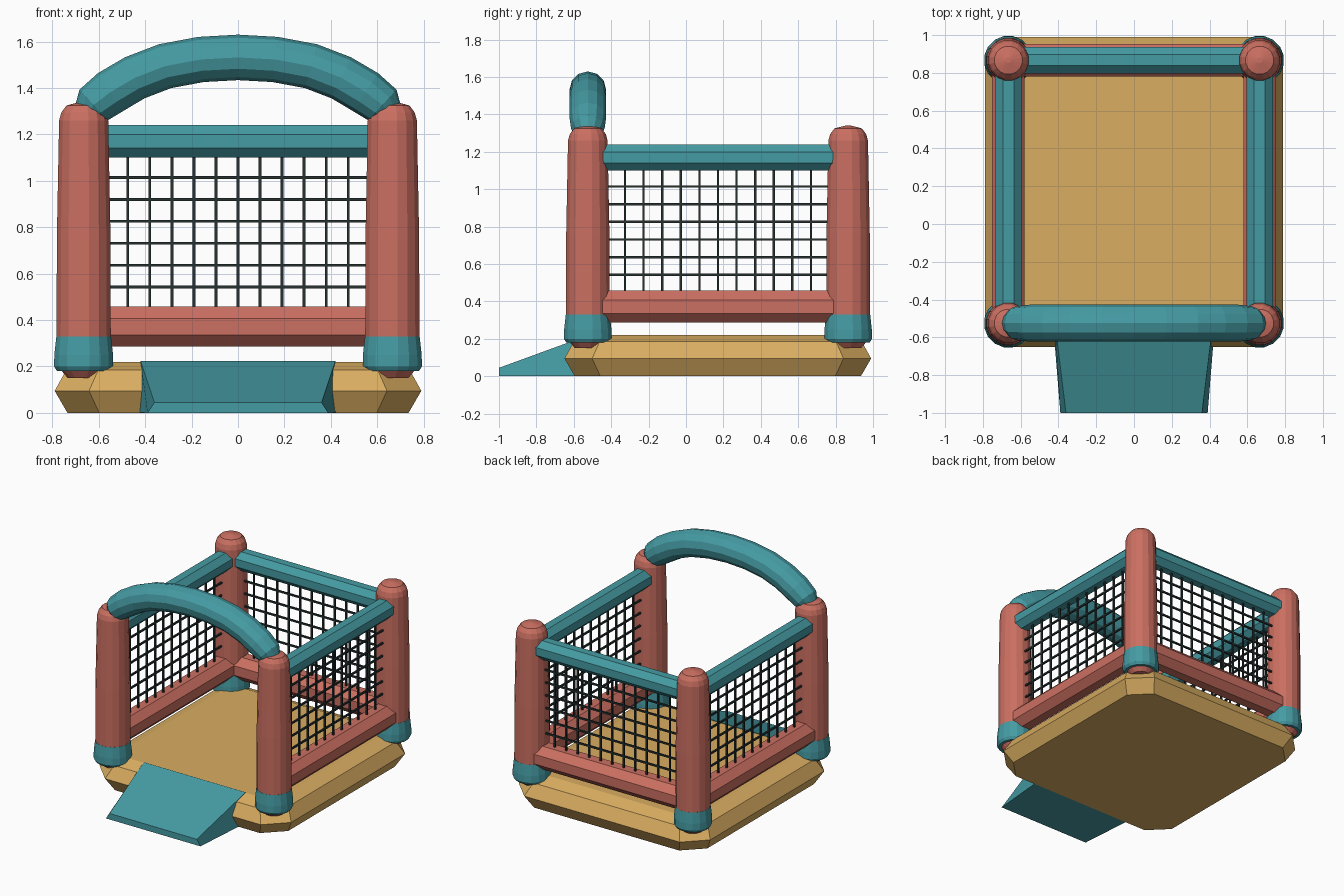
import bpy, bmesh, math
from mathutils import Vector

if "Cube" in bpy.data.objects:
    bpy.data.objects.remove(bpy.data.objects["Cube"])


def material(name, rgb):
    m = bpy.data.materials.new(name)
    m.diffuse_color = (*rgb, 1)
    m.use_nodes = True
    m.node_tree.nodes["Principled BSDF"].inputs["Base Color"].default_value = m.diffuse_color
    return m


TEAL = material("teal", (0.06, 0.33, 0.37))
CORAL = material("coral", (0.60, 0.16, 0.12))
TAN = material("tan", (0.70, 0.42, 0.12))
BLACK = material("netting", (0.02, 0.03, 0.03))

PX, YF, YB = 0.665, -0.525, 0.867      # post positions
YC = (YF + YB) / 2


def loft(name, rings, mat):
    """Skin a list of equal-length point rings and cap both ends."""
    bm = bmesh.new()
    loops = [[bm.verts.new(p) for p in ring] for ring in rings]
    n = len(loops[0])
    for a, b in zip(loops, loops[1:]):
        for i in range(n):
            j = (i + 1) % n
            bm.faces.new((a[i], a[j], b[j], b[i]))
    bm.faces.new(loops[0][::-1])
    bm.faces.new(loops[-1])
    bmesh.ops.recalc_face_normals(bm, faces=bm.faces)
    me = bpy.data.meshes.new(name)
    bm.to_mesh(me)
    bm.free()
    me.materials.append(mat)
    ob = bpy.data.objects.new(name, me)
    bpy.context.collection.objects.link(ob)
    return ob


def ring(center, u, v, r, n, phase=0.5):
    c, u, v = Vector(center), Vector(u), Vector(v)
    return [c + r * (math.cos(t) * u + math.sin(t) * v)
            for t in ((i + phase) * math.tau / n for i in range(n))]


def lathe(name, x, y, profile, mat, n=16):
    return loft(name, [ring((x, y, z), (1, 0, 0), (0, 1, 0), r, n)
                       for r, z in profile], mat)


def bar(name, a, b, r, mat, n=8):
    """Straight horizontal or vertical tube between two points."""
    d = (Vector(b) - Vector(a)).normalized()
    u = Vector((0, 0, 1)) if abs(d.z) < 0.5 else Vector((1, 0, 0))
    v = d.cross(u)
    return loft(name, [ring(p, u, v, r, n) for p in (a, b)], mat)


def net(name, a, b):
    """Grid of thin square bars between two post centres."""
    a, b = Vector((*a, 0)), Vector((*b, 0))
    parts = []
    for k in range(1, 14):
        p = a.lerp(b, k / 14)
        parts.append(bar(name, (p.x, p.y, 0.38), (p.x, p.y, 1.16), 0.0085, BLACK, 4))
    for k in range(6):
        h = Vector((0, 0, 0.542 + 0.0945 * k))
        parts.append(bar(name, a + h, b + h, 0.0085, BLACK, 4))
    # join the bars into a single object
    bm = bmesh.new()
    for ob in parts:
        bm.from_mesh(ob.data)
    for ob in parts[1:]:
        bpy.data.objects.remove(ob)
    bm.to_mesh(parts[0].data)
    bm.free()
    parts[0].name = name


# inflated base with cut corners
def base_ring(inset, z):
    x, y0, y1 = 0.79 - inset, -0.65 + inset, 0.99 - inset
    c = 0.148 - 0.2 * inset
    return [(-x + c, y0, z), (x - c, y0, z), (x, y0 + c, z), (x, y1 - c, z),
            (x - c, y1, z), (-x + c, y1, z), (-x, y1 - c, z), (-x, y0 + c, z)]


loft("base_mat", [base_ring(i, z) for i, z in
                  ((0.055, 0), (0, 0.095), (0.05, 0.185), (0.14, 0.22))], TAN)

# entry ramp, tapering to the front
loft("entry_ramp", [
    [(-0.43, -0.51, 0.002), (0.43, -0.51, 0.002), (0.42, -0.51, 0.224), (-0.42, -0.51, 0.224)],
    [(-0.39, -1, 0), (0.39, -1, 0), (0.36, -1, 0.045), (-0.36, -1, 0.045)]], TEAL)

# corner posts with cuffs
for sx, side in ((-1, "left"), (1, "right")):
    for y, end in ((YF, "front"), (YB, "back")):
        lathe(f"{end}_{side}_post", sx * PX, y,
              [(0.07, 0.15), (0.105, 0.19), (0.119, 0.33), (0.118, 0.75),
               (0.108, 1.26), (0.098, 1.295), (0.075, 1.325), (0.015, 1.34)], CORAL)
        lathe(f"{end}_{side}_cuff", sx * PX, y,
              [(0.117, 0.18), (0.13, 0.2), (0.129, 0.25), (0.12, 0.33)], TEAL)

# rails and netting on the back and both sides
walls = {"back": ((-PX, YB), (PX, YB)),
         "left": ((-PX, YF), (-PX, YB)),
         "right": ((PX, YF), (PX, YB))}
for side, (a, b) in walls.items():
    bar(f"{side}_top_rail", (*a, 1.17), (*b, 1.17), 0.076, TEAL)
    bar(f"{side}_lower_rail", (*a, 0.372), (*b, 0.372), 0.093, CORAL)
    net(f"{side}_net", a, b)

# front arch, pinched where it meets the posts
half = [(0.655, 1.285, 0.06), (0.622, 1.327, 0.09), (0.55, 1.382, 0.098),
        (0.445, 1.444, 0.098), (0.315, 1.494, 0.098), (0.16, 1.523, 0.098)]
path = [(-x, z, r) for x, z, r in half] + [(0, 1.532, 0.098)] + half[::-1]
rings = []
for i, (x, z, r) in enumerate(path):
    p, q = path[max(i - 1, 0)], path[min(i + 1, len(path) - 1)]
    t = Vector((q[0] - p[0], 0, q[1] - p[1])).normalized()
    rings.append(ring((x, YF, z), (-t.z, 0, t.x), (0, 1, 0), r, 12, 0))
loft("front_arch", rings, TEAL)
